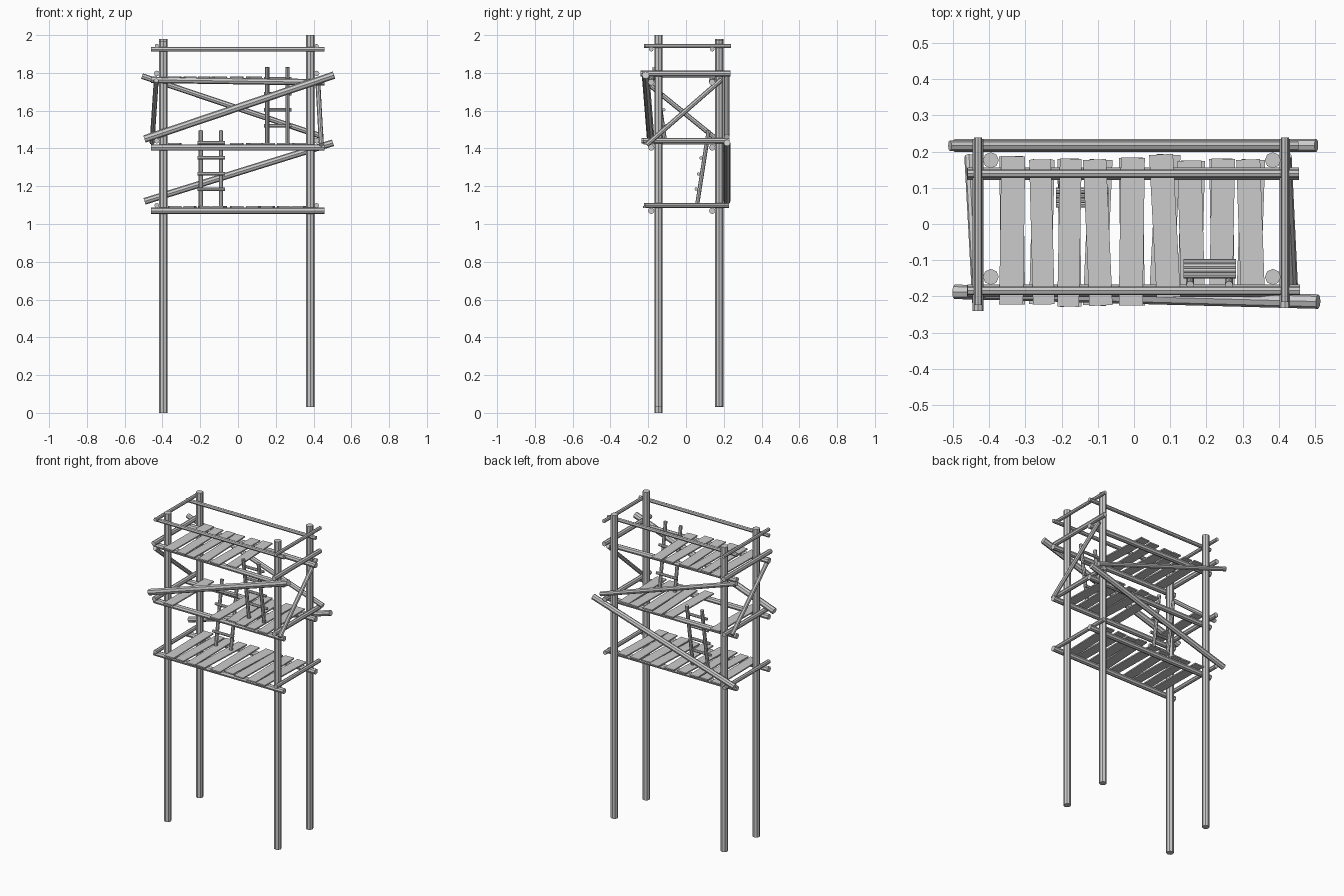
import bpy, math
from mathutils import Vector


def log(name, a, b, r, sides=8):
    """Straight round timber from a to b."""
    a, b = Vector(a), Vector(b)
    d = b - a
    bpy.ops.mesh.primitive_cylinder_add(vertices=sides, radius=r, depth=d.length, location=(a + b) / 2)
    o = bpy.context.object
    o.name = name
    o.rotation_euler = d.to_track_quat('Z', 'Y').to_euler()
    return o


def plank(name, x, w, y0, y1, z, turn):
    bpy.ops.mesh.primitive_cube_add(size=1, location=(x, (y0 + y1) / 2, z))
    o = bpy.context.object
    o.name = name
    o.scale = (w, y1 - y0, 0.008)
    o.rotation_euler = (0, 0, math.radians(turn))


def ladder(name, xs, foot, top, rung_zs, side):
    """Two leaning rails with rungs lashed to one face; foot and top are (y, z)."""
    for x in xs:
        log(name + "_rail", (x, *foot), (x, *top), 0.011)
    for z in rung_zs:
        t = (z - foot[1]) / (top[1] - foot[1])
        y = foot[0] + t * (top[0] - foot[0]) + side * 0.018
        log(name + "_rung", (xs[0] - 0.018, y, z), (xs[1] + 0.02, y, z), 0.009)


# Four corner posts with uneven ends
for name, x, y, z0, z1 in [
        ("front_left_post", -0.395, -0.146, 0.0, 1.97),
        ("front_right_post", 0.383, -0.146, 0.03, 2.0),
        ("back_left_post", -0.395, 0.176, 0.03, 1.98),
        ("back_right_post", 0.383, 0.176, 0.035, 1.975)]:
    log(name, (x, y, z0), (x, y, z1), 0.022)

# Long beams and handrails, each on the front face of its post pair
for z0, z1, r in [(1.07, 1.07, 0.017), (1.405, 1.405, 0.017), (1.763, 1.75, 0.017), (1.925, 1.925, 0.012)]:
    log("front_beam", (-0.46, -0.184, z0), (0.458, -0.184, z1), r)
    log("back_beam", (-0.46, 0.139, z0), (0.455, 0.139, z1), r)

# Cross beams and handrails on the outer sides
for z, y0, y1, r in [(1.098, -0.215, 0.227, 0.013), (1.441, -0.228, 0.23, 0.015),
                     (1.797, -0.232, 0.235, 0.015), (1.943, -0.215, 0.238, 0.011)]:
    log("left_cross_beam", (-0.43, y0 - 0.008, z), (-0.43, y1, z), r)
    log("right_cross_beam", (0.416, y0, z), (0.416, y1, z), r)

# Diagonal braces
log("front_brace", (-0.495, -0.187, 1.45), (0.508, -0.214, 1.788), 0.02)
log("upper_back_brace", (-0.508, 0.216, 1.783), (0.45, 0.216, 1.462), 0.015)
log("lower_back_brace", (-0.495, 0.217, 1.12), (0.503, 0.217, 1.43), 0.018)
log("right_brace", (0.441, -0.208, 1.42), (0.422, 0.188, 1.765), 0.013)
log("left_brace", (-0.455, 0.185, 1.43), (-0.433, -0.222, 1.76), 0.013)

# Planks: centre x, width, front y, back y, turn
PLANKS = [(-0.336, 0.066, -0.222, 0.187, -0.8), (-0.254, 0.060, -0.222, 0.178, 1.5),
          (-0.178, 0.060, -0.228, 0.180, -1.0), (-0.100, 0.064, -0.225, 0.178, 2.5),
          (-0.006, 0.066, -0.225, 0.183, -0.8), (0.085, 0.066, -0.203, 0.192, 3.0),
          (0.158, 0.066, -0.215, 0.175, 1.5), (0.243, 0.064, -0.220, 0.180, -1.0),
          (0.322, 0.066, -0.225, 0.178, 2.0)]
# Decks leave openings where the ladders pass
for level, z, used, flip in [("lower", 1.090, range(9), -1), ("middle", 1.426, (0, 4, 5, 6, 7, 8), 1),
                             ("upper", 1.776, range(6), 1)]:
    for i in used:
        x, w, y0, y1, turn = PLANKS[i]
        plank(level + "_deck_plank", x, w, y0, y1, z, turn * flip)

# Ladders between the decks
ladder("lower_ladder", (-0.197, -0.09), (0.058, 1.095), (0.12, 1.495), (1.185, 1.265, 1.35, 1.43), -1)
ladder("upper_ladder", (0.155, 0.262), (-0.11, 1.43), (-0.168, 1.83), (1.52, 1.605, 1.69, 1.77), 1)
